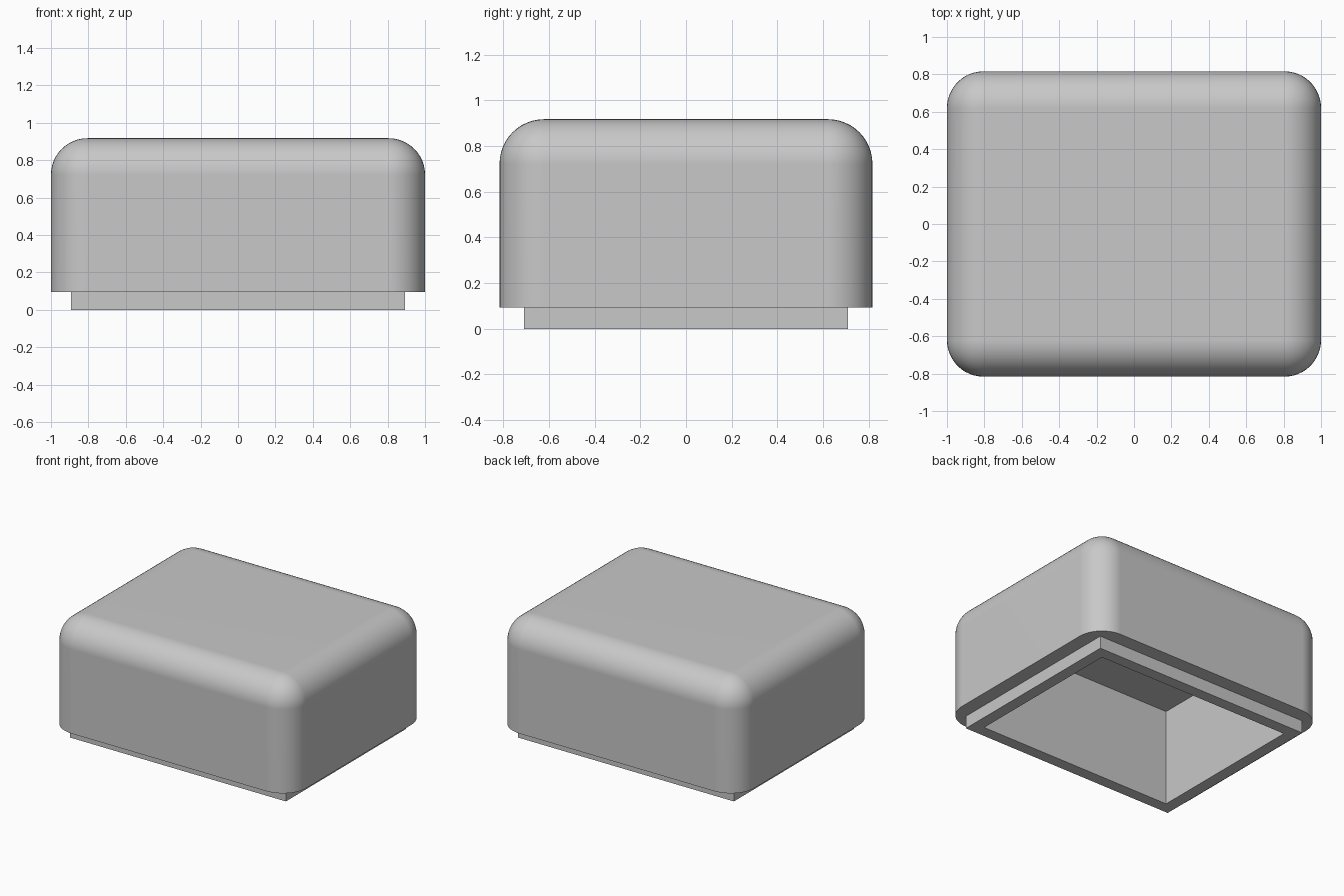
import bpy
import bmesh
import math
from mathutils import Vector

cube = bpy.data.objects.get("Cube")
if cube:
    bpy.data.objects.remove(cube, do_unlink=True)

HALF_X, HALF_Y, HEIGHT = 1.0, 0.816, 0.917
LIP_HEIGHT = 0.094
LIP_INSET = 0.107
WALL = 0.195            # wall thickness, also the corner radius

grey = bpy.data.materials.new("plain grey")
grey.use_nodes = True
grey.diffuse_color = (0.58, 0.58, 0.58, 1)
grey.node_tree.nodes["Principled BSDF"].inputs["Base Color"].default_value = grey.diffuse_color


def box(name, inset, bottom, top, radius=0.0):
    """Box set in from the outer walls; a radius rounds all but the bottom edges."""
    bm = bmesh.new()
    bmesh.ops.create_cube(bm, size=2)
    size = Vector((HALF_X - inset, HALF_Y - inset, (top - bottom) / 2))
    bmesh.ops.scale(bm, vec=size, verts=bm.verts)
    bmesh.ops.translate(bm, vec=(0, 0, (top + bottom) / 2), verts=bm.verts)
    if radius:
        edges = [e for e in bm.edges if any(v.co.z > bottom + 0.01 for v in e.verts)]
        bmesh.ops.bevel(bm, geom=edges, offset=radius, offset_type="OFFSET",
                        segments=12, profile=0.5, affect="EDGES")
    mesh = bpy.data.meshes.new(name)
    bm.to_mesh(mesh)
    bm.free()
    mesh.materials.append(grey)
    obj = bpy.data.objects.new(name, mesh)
    bpy.context.collection.objects.link(obj)
    return obj


def combine(target, tool, operation):
    """Apply a boolean and discard the tool."""
    tool.hide_render = True
    mod = target.modifiers.new(operation.lower(), "BOOLEAN")
    mod.operation = operation
    mod.solver = "EXACT"
    mod.object = tool
    bpy.context.view_layer.objects.active = target
    bpy.ops.object.modifier_apply(modifier=mod.name)
    bpy.data.objects.remove(tool, do_unlink=True)


# Rounded cover, square lip below it, and the open cavity
cover = box("cover_shell", 0, LIP_HEIGHT, HEIGHT, WALL)
lip = box("lip", LIP_INSET, 0, LIP_HEIGHT + 0.2)
cavity = box("cavity_cutter", WALL, -0.2, HEIGHT - WALL)
combine(cover, lip, "UNION")
combine(cover, cavity, "DIFFERENCE")

# Smooth rounds with crisp rims and flat panels
bpy.ops.object.select_all(action="DESELECT")
cover.select_set(True)
bpy.context.view_layer.objects.active = cover
bpy.ops.object.shade_smooth_by_angle(angle=math.radians(30))
weighted = cover.modifiers.new("flat_panels", "WEIGHTED_NORMAL")
weighted.keep_sharp = True
